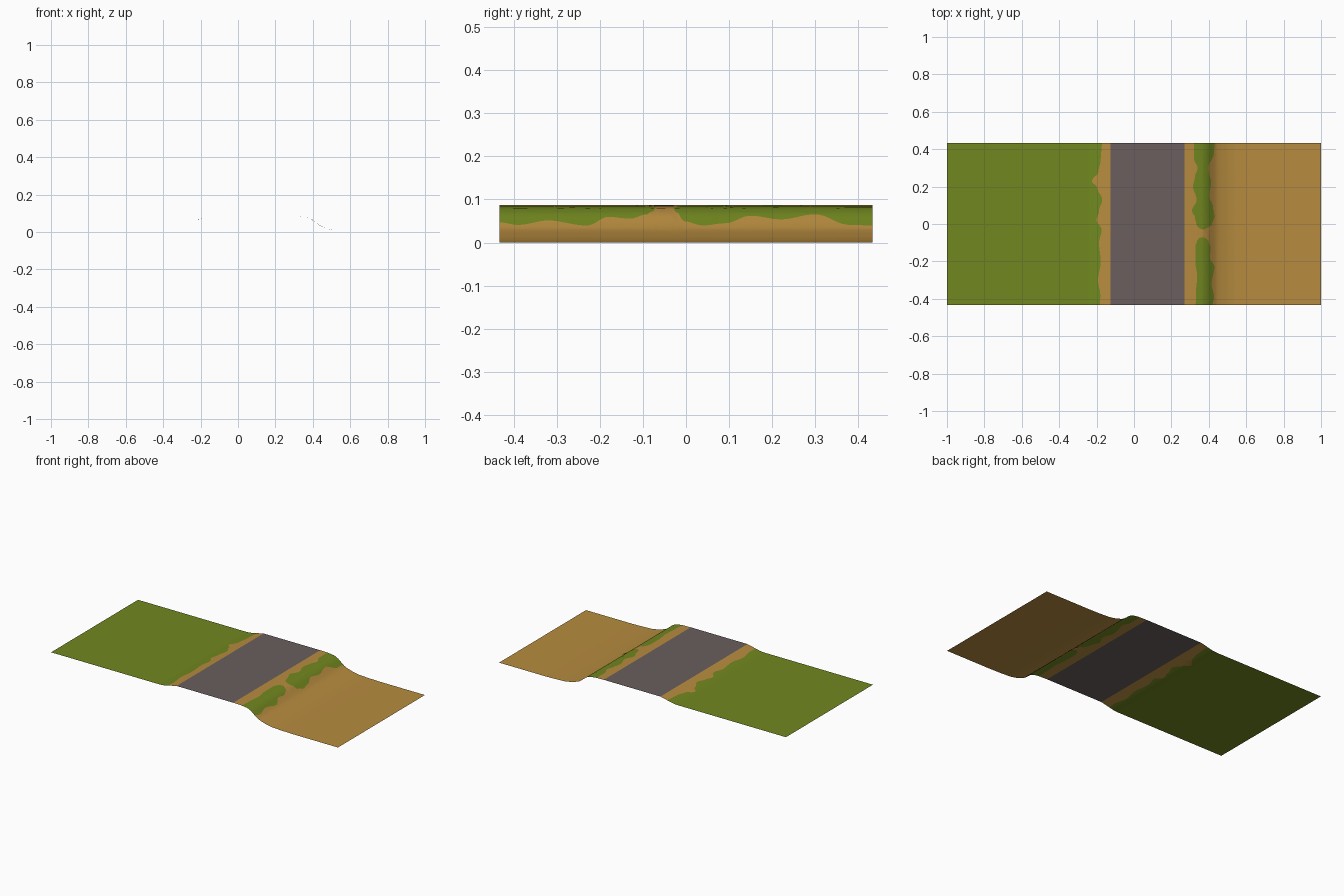
import bpy, bmesh, math

if "Cube" in bpy.data.objects:
    bpy.data.objects.remove(bpy.data.objects["Cube"])

HALF = 0.433  # half depth along y


def material(name, rgb):
    m = bpy.data.materials.new(name)
    m.diffuse_color = (*rgb, 1)
    m.use_nodes = True
    m.node_tree.nodes["Principled BSDF"].inputs["Base Color"].default_value = m.diffuse_color
    return m


GREEN = material("grass green", (0.165, 0.245, 0.014))
DIRT = material("dirt tan", (0.476, 0.262, 0.050))
ROAD = material("road grey", (0.142, 0.114, 0.110))


def curve(points):
    """Smooth-stepped curve through (input, output) points."""
    def f(v):
        if v <= points[0][0]:
            return points[0][1]
        for (a, p), (b, q) in zip(points, points[1:]):
            if v <= b:
                t = (v - a) / (b - a)
                return p + (q - p) * (1 - math.cos(math.pi * t)) / 2
        return points[-1][1]
    return f


# height of the ground across x
PROFILE = [(-1, .065), (-.24, .065), (-.21, .068), (-.125, .087), (.27, .087),
           (.33, .085), (.37, .080), (.395, .068), (.42, .047), (.44, .032),
           (.46, .024), (.50, .012), (.54, .005), (.60, .002), (.68, 0), (1, 0)]


def height(x):
    for (a, p), (b, q) in zip(PROFILE, PROFILE[1:]):
        if x <= b:
            return p + (q - p) * (x - a) / (b - a)
    return 0.0


# wavy painted borders, x as a function of y
field_edge = curve([(-.433, -.182), (-.38, -.18), (-.3, -.192), (-.2, -.178),
                    (-.1, -.187), (-.03, -.173), (.02, -.20), (.07, -.187),
                    (.13, -.17), (.19, -.195), (.23, -.225), (.28, -.19),
                    (.34, -.178), (.433, -.172)])
bank_top = curve([(-.433, .33), (-.36, .332), (-.28, .338), (-.2, .328), (-.12, .328),
                  (-.09, .337), (-.077, .347), (-.07, .365), (-.03, .368),
                  (-.022, .35), (-.01, .336), (.03, .327), (.07, .31), (.13, .335),
                  (.2, .315), (.25, .325), (.3, .34), (.35, .32), (.433, .32)])
bank_foot = curve([(-.433, .42), (-.39, .428), (-.32, .415), (-.23, .43), (-.18, .405),
                   (-.13, .41), (-.09, .398), (-.077, .385), (-.07, .365),
                   (-.03, .368), (-.022, .39), (-.005, .417), (.04, .43),
                   (.09, .423), (.15, .402), (.22, .412), (.3, .398),
                   (.38, .428), (.433, .43)])


def span(a, b, n):
    return [a + (b - a) * i / n for i in range(n + 1)]


FRONT = span(-HALF, -.07, 56)
BACK = span(-.03, HALF, 72)
ALL = FRONT + span(-.07, -.03, 4)[1:-1] + BACK


def strip(name, left, right, columns, mat, rows=ALL, power=1):
    """Ground sheet between two borders, draped over the profile."""
    bm = bmesh.new()
    grid = []
    for y in rows:
        a, b = left(y), right(y)
        xs = [a + (b - a) * (i / columns) ** power for i in range(columns + 1)]
        grid.append([bm.verts.new((x, y, height(x))) for x in xs])
    for lo, hi in zip(grid, grid[1:]):
        for i in range(columns):
            bm.faces.new((lo[i], lo[i + 1], hi[i + 1], hi[i]))
    bmesh.ops.remove_doubles(bm, verts=bm.verts, dist=1e-5)
    me = bpy.data.meshes.new(name)
    bm.to_mesh(me)
    bm.free()
    me.materials.append(mat)
    ob = bpy.data.objects.new(name, me)
    bpy.context.collection.objects.link(ob)
    bpy.context.view_layer.objects.active = ob
    ob.select_set(True)
    bpy.ops.object.shade_smooth_by_angle(angle=math.radians(40))
    ob.select_set(False)


def at(x):
    return lambda y: x


ENDS = [-HALF, HALF]
# grass field with its wavy edge
strip("grass_field", at(-1), at(-.24), 1, GREEN, ENDS)
strip("grass_field_edge", at(-.24), field_edge, 4, GREEN)
# dirt shoulders and raised road
strip("left_shoulder", field_edge, at(-.125), 4, DIRT)
strip("road", at(-.125), at(.27), 1, ROAD, ENDS)
strip("right_shoulder", at(.27), bank_top, 6, DIRT)
# two patches of grass on the bank
strip("front_bank_grass", bank_top, bank_foot, 10, GREEN, FRONT)
strip("back_bank_grass", bank_top, bank_foot, 10, GREEN, BACK)
# dirt slope running out to the low flat ground
strip("dirt_slope", bank_foot, at(.68), 22, DIRT, power=1.4)
strip("dirt_flat", at(.68), at(1), 1, DIRT, ENDS)
